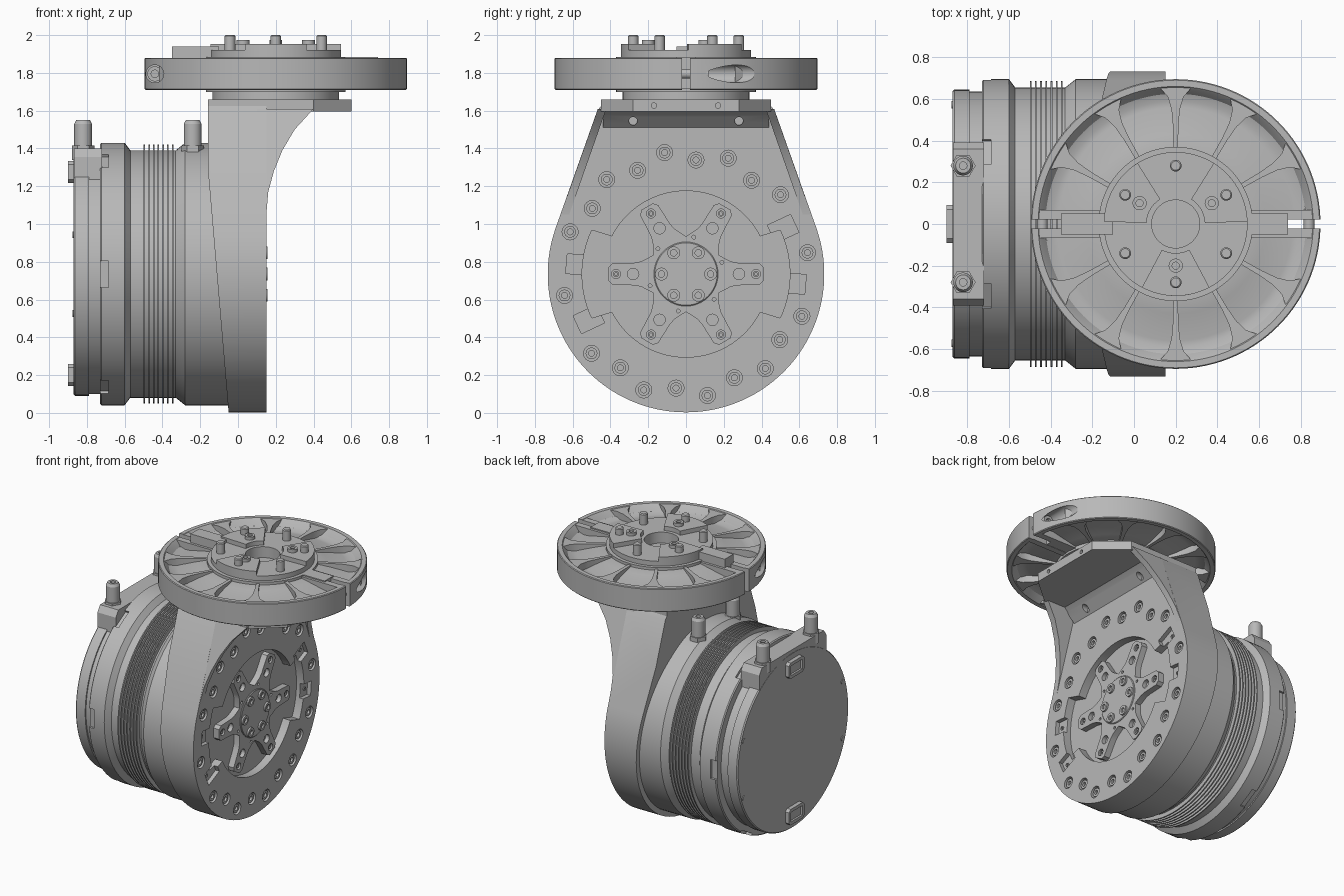
import bpy, bmesh
from math import sin, cos, pi, radians
from mathutils import Matrix, Vector

if "Cube" in bpy.data.objects:
    bpy.data.objects.remove(bpy.data.objects["Cube"])

metal = bpy.data.materials.new("machined_grey")
metal.use_nodes = True
GREY = (0.48, 0.48, 0.48, 1)
metal.diffuse_color = GREY
metal.node_tree.nodes["Principled BSDF"].inputs["Base Color"].default_value = GREY

T = Matrix.Translation
I4 = Matrix.Identity(4)
# Motor frame: local z runs along world x, local x/y are world y/z from the axis
AXIS = Matrix(((0, 0, 1, 0), (1, 0, 0, 0), (0, 1, 0, 0.735), (0, 0, 0, 1)))
TOP = T((0.2, 0, 0))            # clamp disc frame
Y_DIR = Matrix.Rotation(-pi / 2, 4, 'X')


def turn(deg):
    return Matrix.Rotation(radians(deg), 4, 'Z')


def polar(r, deg):
    return r * cos(radians(deg)), r * sin(radians(deg))


def lathe(bm, m, profile, closed=False, segs=96):
    """Revolve (height, radius) points around local z."""
    rings = [[bm.verts.new(m @ Vector((*polar(r, 360 * i / segs), h))) for i in range(segs)]
             for h, r in profile]
    pairs = list(zip(rings, rings[1:]))
    if closed:
        pairs.append((rings[-1], rings[0]))
    else:
        bm.faces.new(rings[0][::-1])
        bm.faces.new(rings[-1])
    for a, b in pairs:
        for i in range(segs):
            j = (i + 1) % segs
            bm.faces.new((a[i], a[j], b[j], b[i]))


def cyl(bm, m, u, v, r, h0, h1, segs=24):
    lathe(bm, m @ T((u, v, 0)), [(h0, r), (h1, r)], segs=segs)


def screw(bm, m, u, v, r, h0, h1):
    """Cap screw head with a socket."""
    lathe(bm, m @ T((u, v, 0)), [(h0, r), (h1, r), (h1, r * .5), (h1 - r * .5, r * .5)], segs=18)


def prism(bm, m, pts, h0, h1):
    low, high = [[bm.verts.new(m @ Vector((x, y, h))) for x, y in pts] for h in (h0, h1)]
    bm.faces.new(low[::-1])
    bm.faces.new(high)
    for i in range(len(pts)):
        j = (i + 1) % len(pts)
        bm.faces.new((low[i], low[j], high[j], high[i]))
    return low, high


def box(bm, m, x0, x1, y0, y1, z0, z1):
    prism(bm, m, [(x0, y0), (x1, y0), (x1, y1), (x0, y1)], z0, z1)


def smooth(ob):
    bpy.ops.object.select_all(action='DESELECT')
    ob.select_set(True)
    bpy.context.view_layer.objects.active = ob
    bpy.ops.object.shade_smooth_by_angle(angle=radians(28))


def finish(name, bm):
    bmesh.ops.recalc_face_normals(bm, faces=bm.faces)
    me = bpy.data.meshes.new(name)
    bm.to_mesh(me)
    bm.free()
    me.materials.append(metal)
    ob = bpy.data.objects.new(name, me)
    bpy.context.collection.objects.link(ob)
    smooth(ob)
    return ob


def cut(ob, bm):
    tool = finish("cutter", bm)
    tool.hide_render = True
    mod = ob.modifiers.new("cut", 'BOOLEAN')
    mod.operation, mod.solver, mod.object = 'DIFFERENCE', 'EXACT', tool
    bpy.context.view_layer.objects.active = ob
    bpy.ops.object.modifier_apply(modifier=mod.name)
    bpy.data.objects.remove(tool)
    smooth(ob)


# Motor housing with six clip notches
bm = bmesh.new()
lathe(bm, AXIS, [(-.87, .638), (-.862, .645), (-.79, .645), (-.79, .635), (-.73, .635), (-.73, .688),
                 (-.723, .695), (-.6, .695), (-.57, .655), (-.33, .655), (-.28, .695), (-.02, .695)])
housing = finish("motor_housing", bm)
bm = bmesh.new()
for k in range(6):
    box(bm, AXIS @ turn(60 * k), .675, .75, -.07, .07, -.75, -.685)
cut(housing, bm)

# Cooling fins
bm = bmesh.new()
for k in range(7):
    x = -.5 + k * .025
    lathe(bm, AXIS, [(x, .64), (x, .685), (x + .008, .685), (x + .008, .64)], closed=True)
finish("cooling_fins", bm)

# Rear terminal block, cover screws and sockets
bm = bmesh.new()
prism(bm, AXIS, [(-.39, .45), (.39, .45), (.39, .62), (.36, .665), (-.36, .665), (-.39, .62)], -.869, -.72)
finish("terminal_block", bm)
bm = bmesh.new()
for a in (20, 160, 200, 340):
    screw(bm, AXIS, *polar(.61, a), .018, -.875, -.862)
finish("cover_screws", bm)
for name, v in (("upper_socket", .54), ("lower_socket", -.535)):
    bm = bmesh.new()
    prism(bm, AXIS @ T((0, v, 0)), [(-.09, -.04), (-.07, -.058), (.07, -.058), (.09, -.04),
                                    (.09, .04), (.07, .058), (-.07, .058), (-.09, .04)], -.9, -.85)
    socket = finish(name, bm)
    bm = bmesh.new()
    box(bm, AXIS @ T((0, v, 0)), -.065, .065, -.035, .035, -.95, -.885)
    cut(socket, bm)

# Upright cable posts
bm = bmesh.new()
for x, y in ((-.82, .28), (-.82, -.28), (-.24, .2), (-.24, -.2)):
    lathe(bm, T((x, y, 0)), [(1.36, .047), (1.53, .047), (1.55, .036), (1.55, .018), (1.53, .018)], segs=24)
    lathe(bm, T((x, y, 0)), [(1.34, .06), (1.415, .06)], segs=6)
finish("cable_posts", bm)

# Bracket plate: teardrop outline, tapered at the back
bm = bmesh.new()
arc = [polar(.732, 160.6 + 218.8 * i / 72) for i in range(73)]
prism(bm, AXIS, arc + [(.47, .865), (.42, .925), (-.42, .925), (-.47, .865)], -.16, .15)
bmesh.ops.bisect_plane(bm, geom=bm.verts[:] + bm.edges[:] + bm.faces[:], plane_co=(-.16, 0, 1.3),
                       plane_no=(-1, 0, -.085), clear_outer=True)
bmesh.ops.holes_fill(bm, edges=bm.edges[:], sides=0)
plate = finish("bracket_plate", bm)
FACE, FLOOR = .15, .09
TABS = (25, -5, 175, -155)
BOLTS = [(.653, 10 + 30 * k) for k in range(12)] + \
        [(.606, a) for a in (85, 55, -35, -65, -95, -125, 145, 115)]
bm = bmesh.new()
opening = []
for i in range(180):
    a = 2 * i + 1
    opening.append(polar(.55 if abs(cos(radians(a))) > cos(radians(26)) else .44, a))
prism(bm, AXIS, opening, FLOOR, .3)
cut(plate, bm)
bm = bmesh.new()
for a in TABS:
    box(bm, AXIS @ turn(a), .5, .635, -.052, .052, .12, .3)
cut(plate, bm)
bm = bmesh.new()
for r, a in BOLTS:
    cyl(bm, AXIS, *polar(r, a), .042, .115, .3)
cut(plate, bm)
bm = bmesh.new()
for r, a in BOLTS:
    screw(bm, AXIS, *polar(r, a), .031, .1, .142)
for a in TABS:
    screw(bm, AXIS, *polar(.6, a), .014, .11, .126)
finish("plate_bolts", bm)

# Curved side gussets following the sloping plate edges
bm = bmesh.new()
curve = [(.1, 1.05), (.15, 1.05), (.16, 1.17), (.19, 1.28), (.235, 1.39), (.3, 1.5), (.355, 1.56),
         (.4, 1.61), (.1, 1.61)]
for s in (-1, 1):
    for inset, loop in zip((0, .045), prism(bm, I4, curve, 0, 1)):
        for v, (x, z) in zip(loop, curve):
            v.co = (x, s * (.689 - (z - .977) * .3515 - inset), z)
finish("side_gussets", bm)

# Top flange and the fillet beneath it
bm = bmesh.new()
prism(bm, I4, [(-.16, -.45), (.4, -.45), (.6, -.28), (.6, .28), (.4, .45), (-.16, .45)], 1.595, 1.66)
flange = finish("top_flange", bm)
bm = bmesh.new()
for y in (-.17, .17):
    cyl(bm, AXIS, y, .892, .014, .56, .7, 16)
cut(flange, bm)
bm = bmesh.new()
prism(bm, Y_DIR, [(.1, -1.51), (.15, -1.51), (.175, -1.535), (.215, -1.575), (.25, -1.6), (.1, -1.6)], -.44, .44)
fillet = finish("flange_fillet", bm)
bm = bmesh.new()
for y in (-.28, .28):
    cyl(bm, AXIS, y, .81, .022, .14, .4)
cut(fillet, bm)

# Six-armed output spider with hub screws
bm = bmesh.new()
outline = []
for k in range(6):
    for u, v in ((.235, -.068), (.27, -.06), (.39, -.055), (.412, -.035),
                 (.412, .035), (.39, .055), (.27, .06), (.235, .068)):
        p = turn(60 * k) @ Vector((u, v, 0))
        outline.append((p.x, p.y))
    outline.append(polar(.2, 60 * k + 30))
prism(bm, AXIS, outline, FLOOR - .01, .135)
spider = finish("output_spider", bm)
bm = bmesh.new()
for k in range(6):
    cyl(bm, AXIS, *polar(.37, 60 * k), .024, .11, .3)
    cyl(bm, AXIS, *polar(.28, 60 * k), .03, .105, .3)
    cyl(bm, AXIS, *polar(.2, 60 * k + 18), .01, .11, .3, 12)
cut(spider, bm)
bm = bmesh.new()
lathe(bm, AXIS, [(.1, .17), (.138, .17), (.142, .165)], segs=48)
for k in range(6):
    screw(bm, AXIS, *polar(.13, 60 * k), .034, .13, .155)
    screw(bm, AXIS, *polar(.37, 60 * k), .016, .1, .128)
finish("output_hub", bm)

# Clamp disc: dished web and rim, split across its diameter
MID = 1.795
half = [(.07, .3), (.07, .37), (.058, .43), (.03, .56), (.03, .59), (.042, .625), (.075, .65), (.085, .66),
        (.085, .69), (.08, .695)]
bm = bmesh.new()
lathe(bm, TOP, [(MID + h, r) for h, r in half] + [(MID - h, r) for h, r in half[::-1]], closed=True, segs=120)
disc = finish("clamp_disc", bm)
bm = bmesh.new()
for a in (0, 180):
    m = TOP @ turn(a)
    box(bm, m, .5, .8, -.022, .022, 1.6, 2)
    cyl(bm, m @ T((.64, 0, MID)) @ Y_DIR, 0, 0, .047, .07, .6, 32)
cut(disc, bm)

# Flared ribs on both faces of the disc, rails and screws at the split
bm = bmesh.new()
side = [(.35, .011), (.47, .013), (.55, .02), (.61, .038), (.665, .085)]
for k in range(12):
    m = TOP @ turn(30 * k)
    if k % 6:
        prism(bm, m, side + [(u, -v) for u, v in side[::-1]], 1.715, 1.875)
    else:
        for s in (-1, 1):
            box(bm, m, .33, .684, *sorted((s * .022, s * .068)), 1.713, 1.877)
finish("disc_ribs", bm)
bm = bmesh.new()
for a in (0, 180):
    m = TOP @ turn(a) @ T((.64, 0, MID)) @ Y_DIR
    cyl(bm, m, 0, 0, .026, -.05, .08)
    screw(bm, m, 0, 0, .04, .06, .12)
finish("clamp_screws", bm)
bm = bmesh.new()
box(bm, TOP, -.55, -.3, -.05, .05, 1.715, 1.94)
box(bm, TOP, .3, .54, -.05, .05, 1.715, 1.885)
finish("locating_keys", bm)

# Tool hub with raised lobes, pins and screw heads
bm = bmesh.new()
lathe(bm, TOP, [(1.65, .335), (1.7, .335), (1.7, .37), (1.885, .37), (1.885, .345), (1.92, .345),
                (1.92, .115), (1.84, .115)])
for a in (30, 150, 270):
    prism(bm, TOP, [polar(.345, a - 28 + 4 * i) for i in range(15)] +
          [polar(.14, a + 28 - 8 * i) for i in range(8)], 1.915, 1.952)
finish("tool_hub", bm)
bm = bmesh.new()
for k in range(6):
    lathe(bm, TOP @ T((*polar(.28, 30 + 60 * k), 0)), [(1.9, .028), (1.994, .028), (2, .022)], segs=24)
for a in (30, 150, 270):
    screw(bm, TOP, *polar(.2, a), .034, 1.94, 1.975)
finish("hub_pins", bm)
